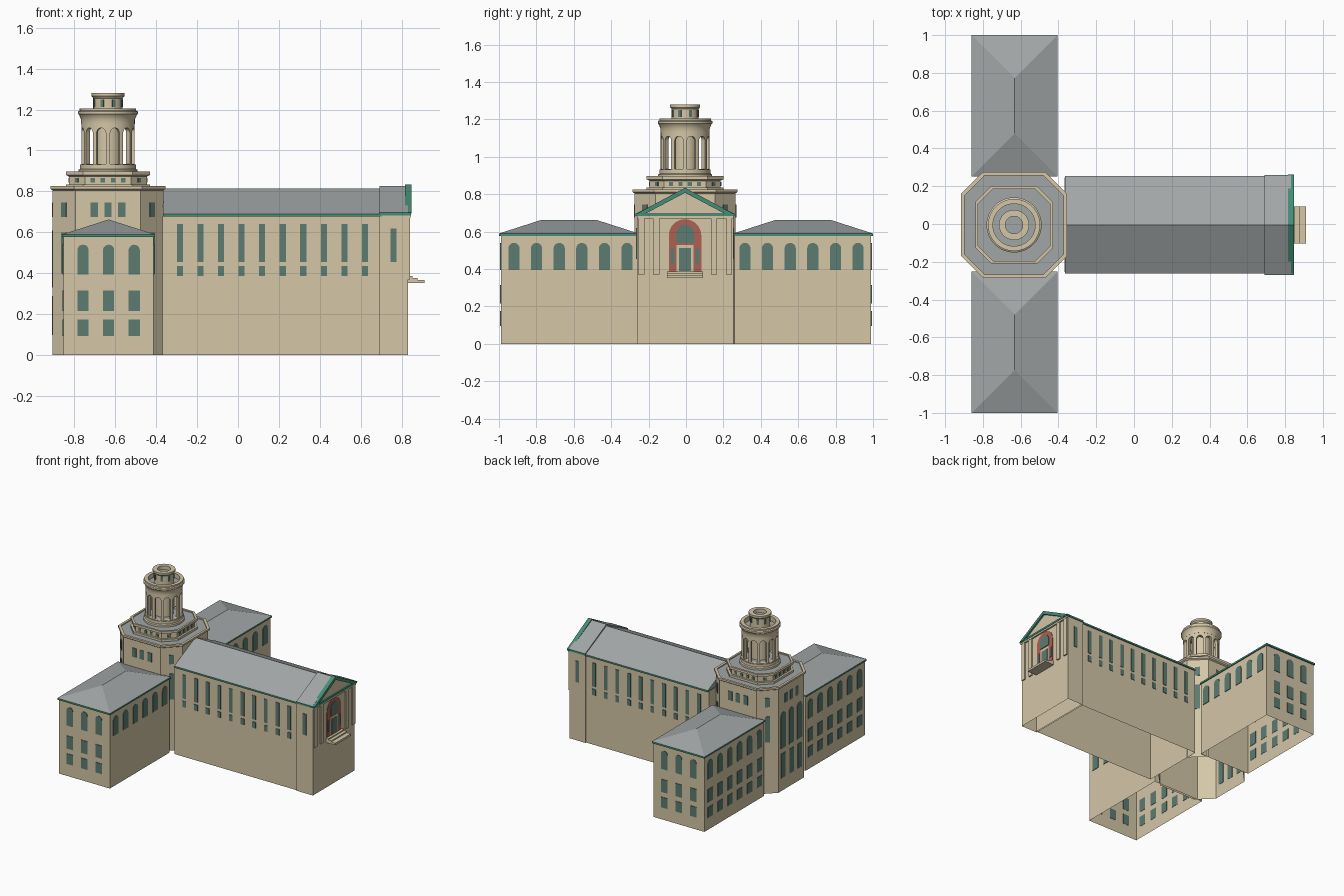
import bpy, bmesh
from math import pi, sin, cos, radians
from mathutils import Vector

cube = bpy.data.objects.get("Cube")
if cube:
    bpy.data.objects.remove(cube)


def material(name, rgb):
    m = bpy.data.materials.new(name)
    m.use_nodes = True
    m.diffuse_color = (*rgb, 1)
    m.node_tree.nodes["Principled BSDF"].inputs["Base Color"].default_value = (*rgb, 1)
    return m


STONE = material("limestone", (0.66, 0.57, 0.39))
SLATE = material("grey_roof", (0.36, 0.38, 0.38))
GLASS = material("teal_glass", (0.11, 0.20, 0.165))
TRIM = material("green_trim", (0.06, 0.27, 0.18))
BRICK = material("red_brick", (0.42, 0.12, 0.085))

TX, TY = -0.635, -0.005     # tower axis
HY = -0.005                 # hall centre line
EAST, NORTH, WEST, SOUTH = 0, pi / 2, pi, -pi / 2


def finish(name, bm, mats, smooth=False):
    bmesh.ops.recalc_face_normals(bm, faces=bm.faces)
    me = bpy.data.meshes.new(name)
    bm.to_mesh(me)
    bm.free()
    for m in mats:
        me.materials.append(m)
    ob = bpy.data.objects.new(name, me)
    bpy.context.collection.objects.link(ob)
    if smooth:
        bpy.ops.object.select_all(action="DESELECT")
        ob.select_set(True)
        bpy.context.view_layer.objects.active = ob
        bpy.ops.object.shade_smooth_by_angle(angle=radians(35))
    return ob


def extrude(bm, points, vec):
    """Solid from a flat outline moved along vec."""
    face = bm.faces.new([bm.verts.new(p) for p in points])
    new = bmesh.ops.extrude_face_region(bm, geom=[face], use_keep_orig=True)["geom"]
    bmesh.ops.translate(bm, vec=vec, verts=[g for g in new if isinstance(g, bmesh.types.BMVert)])


def prism(name, points, vec, mat, open_bottom=False):
    bm = bmesh.new()
    extrude(bm, points, Vector(vec))
    if open_bottom:
        low = [f for f in bm.faces if all(v.co.z < 0.001 for v in f.verts)]
        bmesh.ops.delete(bm, geom=low, context="FACES_ONLY")
    return finish(name, bm, [mat])


def box(name, x0, x1, y0, y1, z0, z1, mat, open_bottom=False):
    base = [(x0, y0, z0), (x1, y0, z0), (x1, y1, z0), (x0, y1, z0)]
    return prism(name, base, (0, 0, z1 - z0), mat, open_bottom)


def octagon(h):
    c = h * 0.59
    return [(h, c), (c, h), (-c, h), (-h, c), (-h, -c), (-c, -h), (c, -h), (h, -c)]


def circle(r, n=48):
    return [(r * cos(2 * pi * i / n), r * sin(2 * pi * i / n)) for i in range(n)]


def stack(name, shape, profile, closed=False, smooth=False):
    """Loft a plan shape through (radius, z); the last ring gets a roof cap."""
    bm = bmesh.new()
    rings = [[bm.verts.new((TX + x, TY + y, z)) for x, y in shape(r)] for r, z in profile]
    n = len(rings[0])
    pairs = list(zip(rings, rings[1:])) + ([(rings[-1], rings[0])] if closed else [])
    for a, b in pairs:
        for i in range(n):
            bm.faces.new((a[i], a[(i + 1) % n], b[(i + 1) % n], b[i]))
    if not closed:
        bm.faces.new(rings[-1]).material_index = 1
    return finish(name, bm, [STONE, SLATE], smooth)


def opening(w, z0, z1, arched):
    """Outline in (sideways, height), round-headed if arched."""
    h = w / 2
    if not arched:
        return [(-h, z0), (h, z0), (h, z1), (-h, z1)]
    return [(-h, z0), (h, z0)] + [(h * cos(pi * i / 10), z1 - h + h * sin(pi * i / 10)) for i in range(11)]


def plates(name, mat, specs, depth=0.004, sunk=0.002):
    """Thin plates; spec = centre x, y, facing angle, distance, shift, width, z0, z1, arched."""
    bm = bmesh.new()
    for cx, cy, ang, dist, u, w, z0, z1, arched in specs:
        n = Vector((cos(ang), sin(ang), 0))
        t = Vector((-sin(ang), cos(ang), 0))
        o = Vector((cx, cy, 0)) + n * (dist - sunk) + t * u
        extrude(bm, [o + t * a + Vector((0, 0, z)) for a, z in opening(w, z0, z1, arched)], n * (depth + sunk))
    return finish(name, bm, [mat])


# Side wings with hipped roofs
WX, HW = -0.632, 0.22
for side, label in ((-1, "front"), (1, "back")):
    y0, y1 = sorted((side * 0.258, side * 0.99))
    box(label + "_wing_walls", WX - HW, WX + HW, y0, y1, 0, 0.58, STONE, True)
    e0, e1 = sorted((side * 0.252, side * 1.0))
    R = HW + 0.007
    box(label + "_wing_eaves", WX - R, WX + R, e0, e1, 0.577, 0.59, TRIM)
    bm = bmesh.new()
    a, b, c, d = [bm.verts.new(p + (0.59,)) for p in ((WX - R, e0), (WX + R, e0), (WX + R, e1), (WX - R, e1))]
    r0, r1 = [bm.verts.new((WX, y, 0.663)) for y in (e0 + R, e1 - R)]
    for f in ((a, b, r0), (b, c, r1, r0), (c, d, r1), (d, a, r0, r1)):
        bm.faces.new(f)
    finish(label + "_wing_roof", bm, [SLATE])
    specs = []
    rows = ((0.395, 0.54, True), (0.215, 0.315, False), (0.095, 0.175, False))
    for row in rows:
        for u in (-0.125, 0, 0.125):
            specs.append((WX, 0, side * NORTH, 0.99, u, 0.055, *row))
        for i in range(6):
            y = side * (0.315 + 0.121 * i)
            specs.append((WX, y, WEST, HW, 0, 0.06, *row))
            if row[2]:
                specs.append((WX, y, EAST, HW, 0, 0.06, *row))
    plates(label + "_wing_windows", GLASS, specs)

# Octagonal tower base and stepped tier
stack("tower_base", octagon, [(0.27, 0), (0.27, 0.805), (0.28, 0.812), (0.28, 0.826),
                              (0.262, 0.826), (0.262, 0.818)])
stack("tower_tier", octagon, [(0.205, 0.815), (0.205, 0.835), (0.19, 0.835), (0.19, 0.872), (0.205, 0.88),
                              (0.205, 0.898), (0.19, 0.898), (0.19, 0.89)])
specs = []
for ang in (NORTH, SOUTH, WEST):
    specs += [(TX, TY, ang, 0.27, u, 0.036, 0.675, 0.745, False) for u in (-0.067, 0, 0.067)]
for u in (-0.1, 0, 0.1):
    specs.append((TX, TY, WEST, 0.27, u, 0.06, 0.33, 0.61, True))
    specs.append((TX, TY, WEST, 0.27, u, 0.05, 0.10, 0.29, False))
for k in range(4):
    ang = pi / 4 + k * pi / 2
    dist = 0.27 * 1.59 / 2 ** 0.5
    specs.append((TX, TY, ang, dist, 0, 0.036, 0.675, 0.745, False))
    specs.append((TX, TY, ang, dist, 0, 0.036, 0.40, 0.60, False))
    specs += [(TX, TY, k * pi / 2, 0.19, u, 0.022, 0.843, 0.865, False) for u in (-0.075, -0.025, 0.025, 0.075)]
    specs.append((TX, TY, ang, 0.19 * 1.59 / 2 ** 0.5, 0, 0.022, 0.843, 0.865, False))
plates("tower_windows", GLASS, specs)

# Round arcade: a ring pierced by twelve arches around a solid core
stack("rotunda_base", circle, [(0.145, 0.885), (0.145, 0.905), (0.137, 0.91), (0.137, 0.932)], smooth=True)
stack("rotunda_core", circle, [(0.068, 0.93), (0.068, 1.19)], smooth=True)
arcade = stack("rotunda_arcade", circle, [(0.13, 0.93), (0.13, 1.16), (0.105, 1.16), (0.105, 0.93)], closed=True)
cutter = plates("arch_cutter", STONE, [(TX, TY, radians(15 + 30 * k), 0.095, 0, 0.046, 0.934, 1.11, True)
                                       for k in range(12)], depth=0.06, sunk=0)
cutter.hide_render = True
mod = arcade.modifiers.new("arches", "BOOLEAN")
mod.operation, mod.solver, mod.object = "DIFFERENCE", "EXACT", cutter
deps = bpy.context.evaluated_depsgraph_get()
cut = bpy.data.meshes.new_from_object(arcade.evaluated_get(deps))
arcade.modifiers.clear()
arcade.data = cut
bpy.data.objects.remove(cutter)

# Arcade cornice and lantern
stack("rotunda_cornice", circle, [(0.105, 1.13), (0.131, 1.13), (0.131, 1.15), (0.14, 1.172), (0.146, 1.178),
                                  (0.146, 1.19), (0.138, 1.195), (0.138, 1.206), (0.112, 1.206), (0.112, 1.17)],
      smooth=True)
stack("lantern", circle, [(0.072, 1.165), (0.072, 1.255), (0.08, 1.265), (0.08, 1.28),
                          (0.046, 1.28), (0.046, 1.25)], smooth=True)
plates("lantern_windows", GLASS, [(TX, TY, radians(22.5 + 45 * k), 0.072, 0, 0.016, 1.212, 1.25, False)
                                  for k in range(8)])


# Long hall and entrance block
def gable(name, x0, x1, half, z0, z1, apex, mat, open_bottom=False):
    pts = [(x0, HY - half, z0), (x0, HY + half, z0), (x0, HY + half, z1), (x0, HY, apex), (x0, HY - half, z1)]
    if z0 == z1:
        pts = pts[:2] + [pts[3]]
    prism(name, pts, (x1 - x0, 0, 0), mat, open_bottom)


box("hall_walls", -0.368, 0.70, HY - 0.25, HY + 0.25, 0, 0.68, STONE, True)
box("hall_eaves", -0.366, 0.70, HY - 0.258, HY + 0.258, 0.677, 0.69, TRIM)
gable("hall_roof", -0.366, 0.70, 0.258, 0.69, 0.69, 0.815, SLATE)
box("entrance_walls", 0.69, 0.83, HY - 0.258, HY + 0.258, 0, 0.685, STONE, True)
box("entrance_eaves", 0.69, 0.845, HY - 0.264, HY + 0.264, 0.683, 0.697, TRIM)
gable("entrance_roof", 0.69, 0.83, 0.262, 0.697, 0.697, 0.827, SLATE)
gable("pediment_face", 0.82, 0.834, 0.25, 0.697, 0.697, 0.822, STONE)
for s, label in ((-1, "front"), (1, "back")):
    rake = [(0.815, HY + s * 0.266, 0.692), (0.815, HY, 0.835), (0.815, HY, 0.808), (0.815, HY + s * 0.22, 0.692)]
    prism(label + "_pediment_rake", rake, (0.032, 0, 0), TRIM)

specs = []
for ang in (SOUTH, NORTH):
    for i in range(10):
        x = -0.284 + 0.1005 * i
        specs.append((x, HY, ang, 0.25, 0, 0.03, 0.455, 0.64, False))
        specs.append((x, HY, ang, 0.25, 0, 0.03, 0.388, 0.435, False))
    specs.append((0.76, HY, ang, 0.258, 0, 0.03, 0.455, 0.62, False))
plates("hall_windows", GLASS, specs)

# Entrance front: pilasters, brick arch, doorway and steps
for i, u in enumerate((-0.235, -0.155, 0.155, 0.235)):
    box(f"pilaster_{i + 1}", 0.825, 0.84, HY + u - 0.017, HY + u + 0.017, 0.37, 0.67, STONE)
box("entrance_frieze", 0.825, 0.842, HY - 0.258, HY + 0.258, 0.67, 0.685, STONE)


def on_front(u, w, z0, z1, arched=False):
    return (0.83, HY, EAST, 0, u, w, z0, z1, arched)


plates("brick_arch", BRICK, [on_front(0, 0.174, 0.385, 0.667, True)], 0.003)
plates("door_surround", STONE, [on_front(0, 0.09, 0.385, 0.53)], 0.005)
plates("door_and_fanlight", GLASS, [on_front(0, 0.066, 0.39, 0.512), on_front(0, 0.094, 0.54, 0.637, True),
                                    on_front(-0.067, 0.02, 0.43, 0.51), on_front(0.067, 0.02, 0.43, 0.51)], 0.007)
for i, (x, z0, z1) in enumerate(((0.852, 0.37, 0.387), (0.876, 0.362, 0.378), (0.91, 0.352, 0.368))):
    box(f"entrance_step_{i + 1}", 0.828, x, HY - 0.097, HY + 0.097, z0, z1, STONE)
